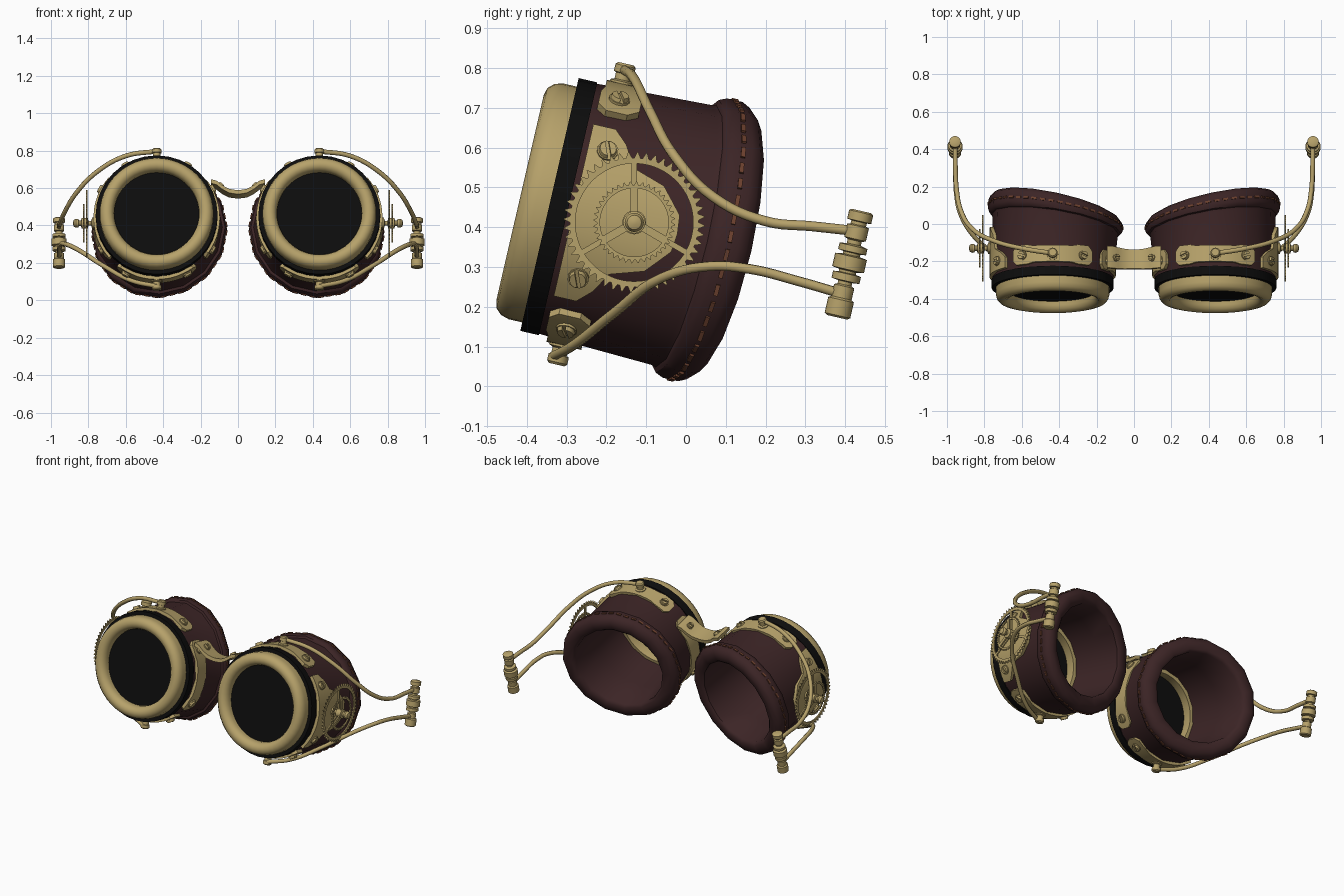
import bpy, bmesh, math
from mathutils import Matrix, Vector

if "Cube" in bpy.data.objects:
    bpy.data.objects.remove(bpy.data.objects["Cube"])

T, R = Matrix.Translation, Matrix.Rotation
rad = math.radians


def material(name, rgb):
    m = bpy.data.materials.new(name)
    m.diffuse_color = (*rgb, 1)
    m.use_nodes = True
    m.node_tree.nodes["Principled BSDF"].inputs["Base Color"].default_value = m.diffuse_color
    return m


BRASS = material("brass", (0.47, 0.36, 0.145))
LEATHER = material("brown leather", (0.045, 0.018, 0.019))
BLACK = material("black", (0.004, 0.004, 0.004))
THREAD = material("stitch thread", (0.15, 0.052, 0.027))

# Right eyecup frame: x outward, y back along the cup axis, z up, tilted 13 degrees
E = T((0.435, -0.343, 0.457)) @ R(rad(-13), 4, 'X')
CUP = E @ Matrix(((1, 0, 0, 0), (0, 0, 1, 0), (0, 1, 0, 0), (0, 0, 0, 1)))


def radial(v, a, r):
    """Frame on the cup wall with z pointing outward; a=0 outer side, 90 top."""
    p = (r * math.cos(rad(a)), v, r * math.sin(rad(a)))
    return E @ T(p) @ R(rad(90 - a), 4, 'Y')


def loft(bm, rings, M, closed=False, caps=True):
    """Skin a row of equal-length point loops."""
    vs = [[bm.verts.new(M @ Vector(p)) for p in ring] for ring in rings]
    n = len(vs[0])
    pairs = list(zip(vs, vs[1:])) + ([(vs[-1], vs[0])] if closed else [])
    for a, b in pairs:
        for i in range(n):
            j = (i + 1) % n
            bm.faces.new((a[i], a[j], b[j], b[i]))
    if caps and not closed:
        bm.faces.new(vs[0])
        bm.faces.new(vs[-1])


def lathe(bm, profile, M, n=24, closed=False, warp=lambda p: p):
    rings = [[warp((r * math.cos(2 * math.pi * i / n), r * math.sin(2 * math.pi * i / n), h))
              for i in range(n)] for r, h in profile]
    loft(bm, rings, M, closed)


def box(bm, size, M):
    bmesh.ops.create_cube(bm, size=1, matrix=M @ Matrix.Diagonal((*size, 1)))


def finish(name, bm, mat, mirror=True, angle=35):
    bmesh.ops.recalc_face_normals(bm, faces=bm.faces)
    me = bpy.data.meshes.new(name)
    bm.to_mesh(me)
    bm.free()
    me.materials.append(mat)
    ob = bpy.data.objects.new(name, me)
    bpy.context.collection.objects.link(ob)
    bpy.ops.object.select_all(action='DESELECT')
    ob.select_set(True)
    bpy.context.view_layer.objects.active = ob
    bpy.ops.object.shade_smooth_by_angle(angle=rad(angle))
    if mirror:
        ob.modifiers.new("mirror", 'MIRROR').use_mirror_merge = False
    return ob


# Leather cup: deeper at the outer side, padded rim, hollow inside
def cup_warp(p):
    x, w, v = p
    f = max(0, (v - 0.05) / 0.4)
    return (x - 0.018 * f, w, v + 0.075 * f * x / 0.345)


bm = bmesh.new()
lathe(bm, [(0.25, 0.04), (0.322, 0.04), (0.326, 0.12), (0.335, 0.34), (0.338, 0.352),
           (0.352, 0.356), (0.36, 0.375), (0.36, 0.415), (0.35, 0.435), (0.325, 0.45),
           (0.285, 0.45), (0.268, 0.435), (0.26, 0.25)], CUP, 16, True, cup_warp)
finish("leather_cup", bm, LEATHER, angle=50)

# Stitches: three on each flat of the rim
bm = bmesh.new()
for k in range(16):
    ends = [Vector(cup_warp((0.361 * math.cos(t), 0.361 * math.sin(t), 0.395)))
            for t in (k * math.pi / 8, (k + 1) * math.pi / 8)]
    d = (ends[1] - ends[0]).normalized()
    out = Vector((math.cos((k + .5) * math.pi / 8), math.sin((k + .5) * math.pi / 8), 0))
    out = (out - d * out.dot(d)).normalized()
    rot = Matrix((d, out.cross(d), out)).transposed().to_4x4()
    for f in (1 / 6, 1 / 2, 5 / 6):
        box(bm, (0.029, 0.011, 0.01), CUP @ T(ends[0].lerp(ends[1], f)) @ rot)
finish("stitches", bm, THREAD)

# Black band, brass lens ring and dark lens
bm = bmesh.new()
lathe(bm, [(0.25, 0), (0.326, 0), (0.326, 0.048), (0.25, 0.048)], CUP, 32, True)
finish("black_band", bm, BLACK)
bm = bmesh.new()
lathe(bm, [(0.304, 0.01), (0.304, -0.035), (0.298, -0.056), (0.284, -0.071), (0.265, -0.076),
           (0.247, -0.071), (0.234, -0.058), (0.227, -0.04), (0.227, 0.05), (0.252, 0.05),
           (0.252, 0.01)], CUP, 48, True)
finish("lens_ring", bm, BRASS)
bm = bmesh.new()
lathe(bm, [(0.235, -0.02), (0.235, -0.008)], CUP, 32)
finish("lens", bm, BLACK)


# Brass plates wrapped on the cup wall, given as (angle, front, back) stations
def plate(bm, centre, half):
    stations = [(-a, f, b) for a, f, b in half] + [(a, f, b) for a, f, b in half[::-1] if a]
    dense = []
    for (a, f, b), (a2, f2, b2) in zip(stations, stations[1:]):
        n = max(1, round((a2 - a) / 6))
        dense += [(a + (a2 - a) * i / n, f + (f2 - f) * i / n, b + (b2 - b) * i / n) for i in range(n)]
    rings = []
    for a, f, b in dense + [stations[-1]]:
        c, s = math.cos(rad(a + centre)), math.sin(rad(a + centre))
        rings.append([(r * c, v, r * s) for r, v in ((0.318, f), (0.338, f), (0.338, b), (0.318, b))])
    loft(bm, rings, E)


strap = [(39, 0.085, 0.14), (35, 0.062, 0.168), (24, 0.062, 0.168), (18, 0.07, 0.16), (0, 0.07, 0.16)]
wide = [(41, 0.062, 0.12), (34, 0.062, 0.155), (24, 0.062, 0.185), (19, 0.062, 0.27), (8, 0.062, 0.325), (0, 0.062, 0.33)]
bm = bmesh.new()
for centre in (90, 180, 270):
    plate(bm, centre, strap)
plate(bm, 0, wide)
finish("wall_plates", bm, BRASS)


# Slotted screws: a base disc and two half-round heads
def screw(bm, M, r=0.023):
    lathe(bm, [(r + 0.004, -0.004), (r + 0.004, 0.005)], M, 12)
    for side in (0, math.pi):
        arc = [(r * math.cos(t), 0.005 + (r - 0.005) * math.sin(t)) for t in
               [math.pi * i / 6 for i in range(7)]]
        loft(bm, [[(x, y, 0.004) for x, y in arc], [(x * .85, y * .9, 0.015) for x, y in arc]],
             M @ R(side, 4, 'Z'))


bm = bmesh.new()
for centre in (0, 90, 180, 270):
    for da in (-29, 29):
        screw(bm, radial(0.112, centre + da, 0.338) @ R(rad(20), 4, 'Z'))
finish("plate_screws", bm, BRASS)

# Posts holding the arms at top and bottom
bm = bmesh.new()
for a in (90, 270):
    lathe(bm, [(0.03, 0), (0.03, 0.01), (0.02, 0.014), (0.02, 0.03), (0.026, 0.032),
               (0.026, 0.05), (0.02, 0.056)], radial(0.108, a, 0.332), 16)
finish("arm_posts", bm, BRASS)

# Gears on the outer side, facing sideways
G = T((0, -0.13, 0.412)) @ R(rad(90), 4, 'Y')   # local z -> +x


def gear(bm, x, inner, root, tip, teeth, thick):
    n = teeth * 4
    rim = [root, root, tip, tip]
    rings = []
    for i in range(n):
        t = 2 * math.pi * (i + (0.3 if i % 4 == 2 else -0.3 if i % 4 == 3 else 0)) / n
        c, s = math.cos(t), math.sin(t)
        o = rim[i % 4]
        rings.append([(inner * c, inner * s, x), (o * c, o * s, x),
                      (o * c, o * s, x + thick), (inner * c, inner * s, x + thick)])
    loft(bm, rings, G, closed=True)


bm = bmesh.new()
gear(bm, 0.804, 0.148, 0.162, 0.177, 48, 0.008)
gear(bm, 0.822, 0.086, 0.094, 0.103, 40, 0.008)
for k in range(3):
    S = G @ R(rad(180 + 120 * k), 4, 'Z')
    box(bm, (0.15, 0.014, 0.008), S @ T((0.077, 0, 0.808)))
    box(bm, (0.085, 0.02, 0.008), S @ T((0.047, 0, 0.826)))
finish("side_gears", bm, BRASS)
bm = bmesh.new()
lathe(bm, [(0.03, 0.75), (0.03, 0.78), (0.013, 0.785), (0.013, 0.80), (0.028, 0.802),
           (0.028, 0.836), (0.014, 0.84), (0.014, 0.85), (0.022, 0.854), (0.024, 0.866),
           (0.018, 0.878), (0.006, 0.882)], G, 20)
finish("gear_axle", bm, BRASS)


# Curved arms running back to the hinge
def arm(name, pts):
    cu = bpy.data.curves.new(name, 'CURVE')
    cu.dimensions = '3D'
    cu.bevel_depth, cu.bevel_resolution, cu.resolution_u = 0.0125, 2, 6
    cu.use_fill_caps = True
    sp = cu.splines.new('BEZIER')
    sp.bezier_points.add(len(pts) - 1)
    for b, p in zip(sp.bezier_points, pts):
        b.co = p
        b.handle_left_type = b.handle_right_type = 'AUTO'
    cu.materials.append(BRASS)
    ob = bpy.data.objects.new(name, cu)
    bpy.context.collection.objects.link(ob)
    bpy.ops.object.select_all(action='DESELECT')
    ob.select_set(True)
    bpy.context.view_layer.objects.active = ob
    bpy.ops.object.convert(target='MESH')
    ob = bpy.context.object
    bpy.ops.object.shade_smooth_by_angle(angle=rad(50))
    ob.modifiers.new("mirror", 'MIRROR').use_mirror_merge = False


arm("upper_arm", [(.435, -.157, .797), (.6, -.13, .772), (.75, -.09, .69), (.86, -.03, .58),
                  (.925, .07, .475), (.95, .2, .415), (.955, .32, .402), (.957, .43, .39)])
arm("lower_arm", [(.435, -.335, .075), (.57, -.28, .105), (.72, -.18, .185), (.86, -.06, .273),
                  (.93, .06, .302), (.95, .16, .295), (.955, .28, .265), (.957, .40, .23)])

# Hinge column joining the two arms
bm = bmesh.new()
lathe(bm, [(0.026, -0.14), (0.033, -0.135), (0.033, -0.095), (0.026, -0.09), (0.026, -0.06),
           (0.018, -0.056), (0.018, -0.048), (0.036, -0.046), (0.036, -0.028), (0.022, -0.026),
           (0.022, -0.02), (0.041, -0.017), (0.041, 0.017), (0.022, 0.02), (0.022, 0.026),
           (0.036, 0.028), (0.036, 0.044), (0.018, 0.048), (0.018, 0.058), (0.028, 0.062),
           (0.028, 0.095), (0.02, 0.098), (0.02, 0.106), (0.031, 0.108), (0.031, 0.13),
           (0.025, 0.134)], T((0.957, 0.411, 0.31)) @ R(rad(-13), 4, 'X'), 20)
finish("hinge", bm, BRASS)

# Nose bridge: a sagging strap with flared ends
B = T((0, -0.19, 0)) @ T((0, 0, 0.567)) @ R(rad(-13), 4, 'X')
half = [(0.145, 0.058, 0.06), (0.115, 0.05, 0.06), (0.085, 0.026, 0.058), (0.05, 0.007, 0.055), (0.025, 0.002, 0.053)]
st = [(-x, z, w) for x, z, w in half] + [(0, 0, 0.053)] + half[::-1]
bm = bmesh.new()
loft(bm, [[(x, -w, z - 0.011), (x, w, z - 0.011), (x, w, z + 0.011), (x, -w, z + 0.011)]
          for x, z, w in st], B)
for s in (-1, 1):
    screw(bm, B @ T((s * 0.095, 0, 0.045)) @ R(rad(-s * 38), 4, 'Y'), 0.018)
finish("nose_bridge", bm, BRASS, mirror=False)
